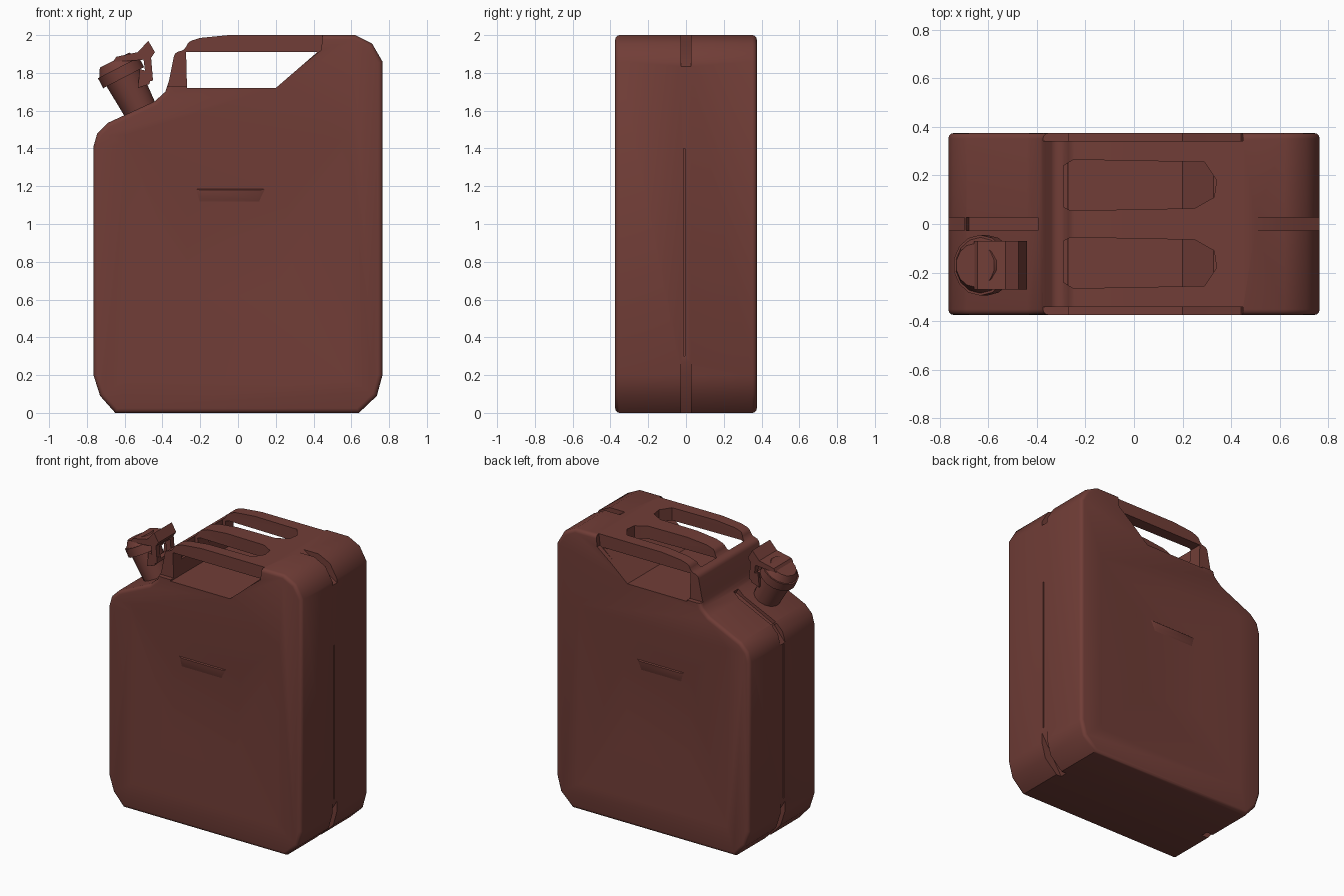
import bpy, bmesh, math
from mathutils import Vector

cube = bpy.data.objects.get("Cube")
if cube:
    bpy.data.objects.remove(cube, do_unlink=True)

paint = bpy.data.materials.new("dull_red_brown_paint")
paint.use_nodes = True
RED = (0.165, 0.047, 0.038, 1)
paint.diffuse_color = RED
paint.node_tree.nodes["Principled BSDF"].inputs["Base Color"].default_value = RED


def make(name, bm):
    bmesh.ops.recalc_face_normals(bm, faces=bm.faces)
    me = bpy.data.meshes.new(name)
    bm.to_mesh(me)
    bm.free()
    me.materials.append(paint)
    ob = bpy.data.objects.new(name, me)
    bpy.context.collection.objects.link(ob)
    return ob


def loft(name, ring_a, ring_b):
    """Solid between two rings with matching points."""
    bm = bmesh.new()
    a = [bm.verts.new(p) for p in ring_a]
    b = [bm.verts.new(p) for p in ring_b]
    bm.faces.new(a)
    bm.faces.new(b[::-1])
    for i in range(len(a)):
        j = (i + 1) % len(a)
        bm.faces.new((a[i], b[i], b[j], a[j]))
    return make(name, bm)


def side_prism(name, pts, y0, y1):
    return loft(name, [(x, y0, z) for x, z in pts], [(x, y1, z) for x, z in pts])


def top_prism(name, pts, z0, z1):
    return loft(name, [(x, y, z0) for x, y in pts], [(x, y, z1) for x, y in pts])


def apply(ob, mod):
    bpy.ops.object.select_all(action="DESELECT")
    bpy.context.view_layer.objects.active = ob
    ob.select_set(True)
    bpy.ops.object.modifier_apply(modifier=mod.name)


def bevel(ob, width, segments):
    mod = ob.modifiers.new("round", "BEVEL")
    mod.width, mod.segments = width, segments
    mod.limit_method, mod.angle_limit = "ANGLE", math.radians(50)
    apply(ob, mod)


def cut(ob, cutter):
    mod = ob.modifiers.new("cut", "BOOLEAN")
    mod.operation, mod.solver, mod.object = "DIFFERENCE", "EXACT", cutter
    apply(ob, mod)
    bpy.data.objects.remove(cutter, do_unlink=True)


def smooth(ob, angle):
    bpy.ops.object.select_all(action="DESELECT")
    bpy.context.view_layer.objects.active = ob
    ob.select_set(True)
    bpy.ops.object.shade_smooth_by_angle(angle=math.radians(angle))


# Can body from its side outline
outline = [(-0.65, 0), (-0.73, 0.09), (-0.765, 0.2), (-0.765, 1.41), (-0.745, 1.48),
           (-0.69, 1.535), (-0.44, 1.65), (-0.385, 1.7), (-0.365, 1.76), (-0.335, 1.91),
           (-0.28, 1.92), (-0.265, 1.965), (-0.2, 1.985), (-0.05, 2), (0.62, 2),
           (0.71, 1.955), (0.765, 1.86), (0.765, 0.2), (0.735, 0.09), (0.64, 0)]
body = side_prism("can_body", outline, -0.375, 0.375)
bevel(body, 0.032, 3)

# Hand opening running through under the three grips
cut(body, side_prism("cutter", [(-0.27, 1.72), (0.2, 1.72), (0.42, 1.91), (-0.275, 1.91)], -1, 1))

for s in (-1, 1):
    # Slots that divide the top into three grips
    slot = [(-0.29, 0.07), (-0.26, 0.055), (0.25, 0.065), (0.33, 0.11),
            (0.34, 0.18), (0.29, 0.255), (-0.25, 0.265), (-0.29, 0.24)]
    cut(body, top_prism("cutter", [(x, s * y) for x, y in slot], 1.83, 2.2))
    # Outer grips set in from the sides
    step = [(-0.42, 1.73), (0.2, 1.73), (0.44, 1.92), (0.46, 2.1), (-0.42, 2.1)]
    cut(body, side_prism("cutter", step, s * 0.342, s * 0.6))
    # Pressed side panel, sloping in to a flat centre
    rim = [(-0.62, 0.14), (0.62, 0.14), (0.62, 1.5), (-0.62, 1.5)]
    mid = [(-0.27, 0.62), (0.21, 0.62), (0.27, 1.2), (-0.27, 1.2)]
    cut(body, loft("cutter", [(x, s * 0.378, z) for x, z in rim],
                   [(x, s * 0.345, z) for x, z in mid]))

# Seam notches across the rounded corners
notches = [((0.5, 2.0), (0.77, 1.83)), ((0.77, 0.28), (0.6, 0)),
           ((-0.6, 0), (-0.77, 0.28)), ((-0.77, 1.4), (-0.68, 1.51)),
           ((-0.68, 1.51), (-0.38, 1.66))]
for p, q in notches:
    p, q = Vector(p), Vector(q)
    d = (q - p).normalized()
    out = Vector((-d.y, d.x)) * 0.2
    if out.dot((p + q) / 2 - Vector((0, 1))) < 0:
        out = -out
    cut(body, side_prism("cutter", [p, q, q + out, p + out], -0.026, 0.026))

# Fine weld line down each end
for s in (-1, 1):
    cut(body, side_prism("cutter", [(s * 0.757, 0.3), (s * 0.8, 0.3), (s * 0.8, 1.4),
                                    (s * 0.757, 1.4)], -0.012, -0.004))
smooth(body, 35)

# Raised rib at the top of each panel centre
for s, side in ((-1, "front"), (1, "back")):
    rib = loft(side + "_panel_rib",
               [(x, s * 0.34, z) for x, z in [(-0.22, 1.11), (0.12, 1.11), (0.16, 1.19), (-0.24, 1.19)]],
               [(x, s * 0.352, z) for x, z in [(-0.18, 1.13), (0.1, 1.13), (0.12, 1.18), (-0.2, 1.18)]])
    smooth(rib, 35)

# Tilted filler neck and cap
base, axis = Vector((-0.5, -0.17, 1.57)), Vector((-0.46, 0, 0.89))
turn = axis.to_track_quat("Z", "Y")


def tube(name, start, end, r0, r1):
    def ring(h, r):
        return [base + turn @ Vector((r * math.cos(a), r * math.sin(a), h))
                for a in (math.tau * i / 14 for i in range(14))]
    smooth(loft(name, ring(start, r0), ring(end, r1)), 40)


tube("filler_neck", 0, 0.25, 0.088, 0.105)
tube("filler_collar", 0.23, 0.29, 0.125, 0.125)
tube("filler_cap", 0.29, 0.335, 0.115, 0.09)

# Locking lever hooked over the cap
lever = [(-0.66, 1.86), (-0.645, 1.885), (-0.53, 1.91), (-0.475, 1.97), (-0.44, 1.91),
         (-0.46, 1.88), (-0.45, 1.76), (-0.485, 1.75), (-0.5, 1.87), (-0.55, 1.865)]
latch = side_prism("cap_lever", lever, -0.27, -0.07)
cut(latch, side_prism("cutter", [(-0.515, 1.78), (-0.42, 1.78), (-0.42, 1.87), (-0.515, 1.87)],
                      -0.23, -0.11))
smooth(latch, 30)

# Hinge lugs beside the neck
for y in (-0.27, -0.09):
    side_prism("hinge_lug", [(-0.53, 1.72), (-0.47, 1.74), (-0.45, 1.8), (-0.52, 1.82)],
               y, y + 0.02)
